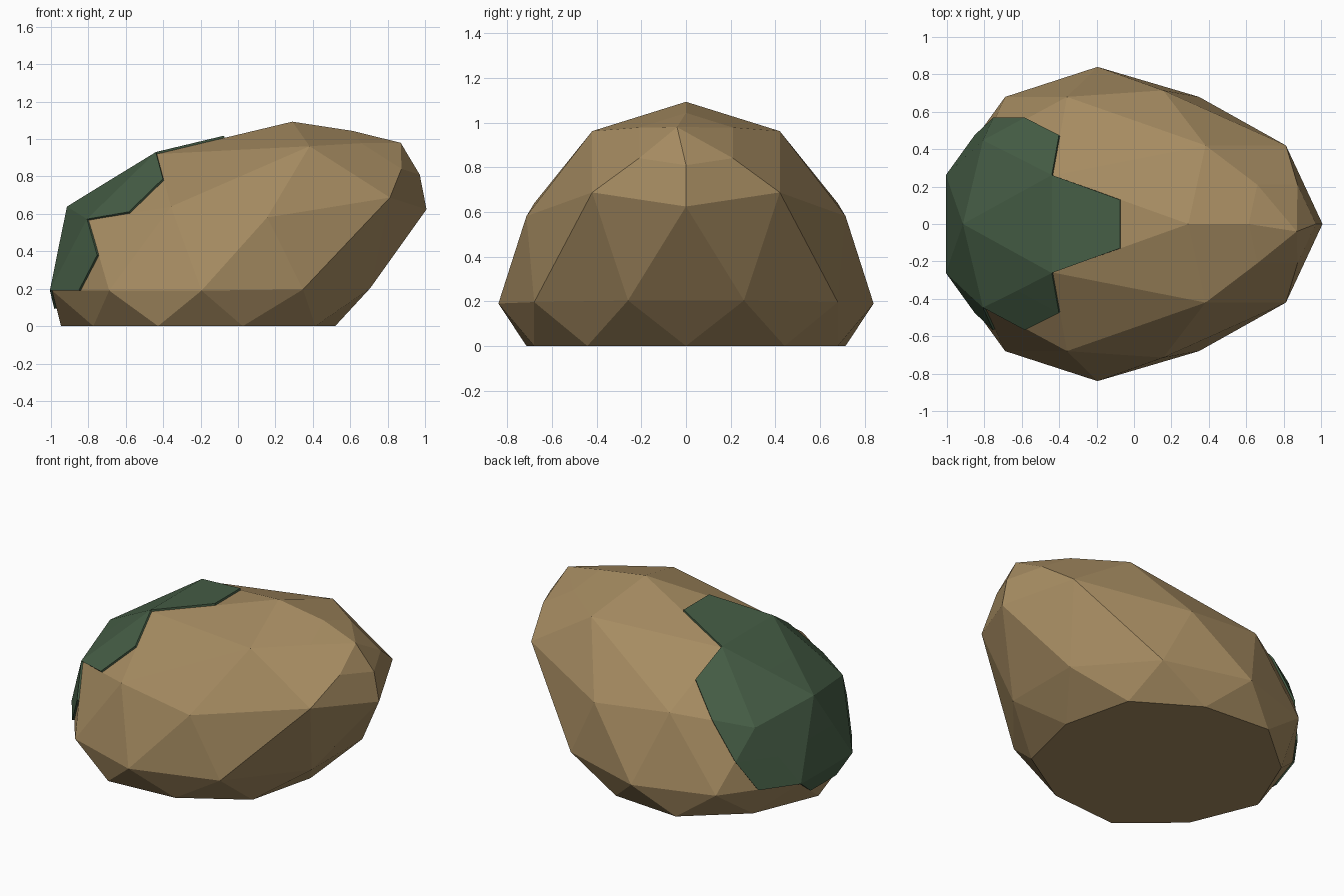
import bpy, bmesh
from mathutils import Vector

if "Cube" in bpy.data.objects:
    bpy.data.objects.remove(bpy.data.objects["Cube"])


def material(name, rgb):
    m = bpy.data.materials.new(name)
    m.diffuse_color = (*rgb, 1)
    m.use_nodes = True
    m.node_tree.nodes["Principled BSDF"].inputs["Base Color"].default_value = m.diffuse_color
    return m


def add_object(name, bm, mat):
    me = bpy.data.meshes.new(name)
    bm.to_mesh(me)
    ob = bpy.data.objects.new(name, me)
    bpy.context.collection.objects.link(ob)
    me.materials.append(mat)
    return ob


# Falloff of the pull toward the upper right: (alignment, distance)
FALLOFF = [(-2, 0), (0, 0), (.3, .05), (.53, .12), (.8, .43), (.84, .455), (.87, .49), (1, .69)]
AXIS = Vector((.5, 0, .866))
CENTER = Vector((-.195, 0, .19))
RADIUS = .84


def pull(t):
    for (a, fa), (b, fb) in zip(FALLOFF, FALLOFF[1:]):
        if t <= b:
            return fa + (fb - fa) * (t - a) / (b - a)
    return FALLOFF[-1][1]


# Rock body: icosphere leaned to the right, flattened underneath
bm = bmesh.new()
bmesh.ops.create_icosphere(bm, subdivisions=2, radius=1)
for v in bm.verts:
    d = v.co.normalized()
    k = pull(d.dot(AXIS))
    v.co = CENTER + d * RADIUS + Vector((k, 0, .13 * k))
    v.co.z = max(v.co.z, 0)
bmesh.ops.subdivide_edges(bm, edges=bm.edges[:], cuts=1, use_grid_fill=True)

# Chipped shoulder vertex
shoulder = min(bm.verts, key=lambda v: (v.co - Vector((.93, 0, .99))).length)
shoulder.co = (.87, -.04, .98)
bmesh.ops.recalc_face_normals(bm, faces=bm.faces[:])
add_object("rock", bm, material("stone", (.38, .26, .12)))


# Moss patch: facets of the upper left side, thickened
def mossy(f):
    c = f.calc_center_median()
    if (c - Vector((-.72, -.52, .51))).length < .05:  # bare notch
        return False
    return -.74 * c.x + .665 * c.z - .07 * abs(c.y) > .784


bmesh.ops.delete(bm, geom=[f for f in bm.faces if not mossy(f)], context='FACES')
moss = add_object("moss_patch", bm, material("moss", (.06, .11, .06)))
bm.free()
shell = moss.modifiers.new("shell", 'SOLIDIFY')
shell.thickness = .02
shell.offset = .2
